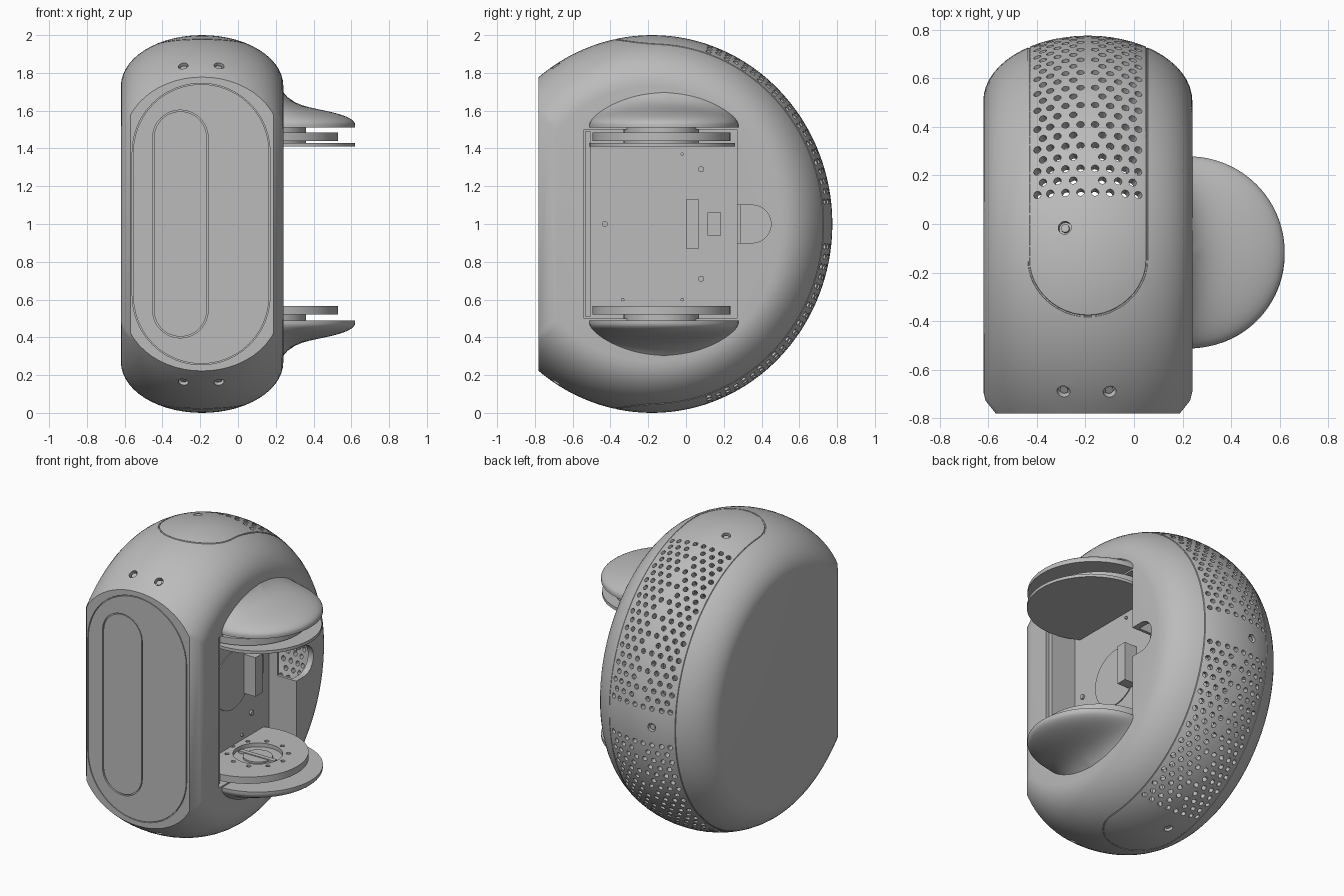
import bpy, bmesh
from math import sin, cos, pi, radians, sqrt
from mathutils import Vector

if "Cube" in bpy.data.objects:
    bpy.data.objects.remove(bpy.data.objects["Cube"])

GREY = bpy.data.materials.new("matte grey")
GREY.use_nodes = True
GREY.diffuse_color = (0.5, 0.5, 0.5, 1)
GREY.node_tree.nodes["Principled BSDF"].inputs["Base Color"].default_value = (0.5, 0.5, 0.5, 1)

CX, CY, HALF, RY, RZ, ROUND, FRONT = -0.19, -0.18, 0.43, 0.955, 1.0, 0.27, -0.78


def finish(name, bm):
    bmesh.ops.recalc_face_normals(bm, faces=bm.faces)
    me = bpy.data.meshes.new(name)
    bm.to_mesh(me)
    bm.free()
    me.materials.append(GREY)
    ob = bpy.data.objects.new(name, me)
    bpy.context.collection.objects.link(ob)
    return ob


def activate(ob):
    bpy.ops.object.select_all(action='DESELECT')
    ob.select_set(True)
    bpy.context.view_layer.objects.active = ob


def smooth(ob):
    activate(ob)
    bpy.ops.object.shade_smooth_by_angle(angle=radians(30))


def cut(ob, *cutters, keep=False):
    activate(ob)
    for c in cutters:
        mod = ob.modifiers.new("cut", 'BOOLEAN')
        mod.operation, mod.solver, mod.object = 'DIFFERENCE', 'MANIFOLD', c
        bpy.ops.object.modifier_apply(modifier=mod.name)
        if not keep:
            bpy.data.objects.remove(c)


def prism(name, pts, axis, lo, hi):
    """Extrude a 2D outline along one axis (0, 1 or 2)."""
    bm = bmesh.new()

    def place(p, h):
        q = list(p)
        q.insert(axis, h)
        return bm.verts.new(q)
    a, b = [[place(p, h) for p in pts] for h in (lo, hi)]
    bm.faces.new(a)
    bm.faces.new(b)
    for i in range(len(pts)):
        j = (i + 1) % len(pts)
        bm.faces.new((a[i], a[j], b[j], b[i]))
    return finish(name, bm)


def box(name, x, y, z):
    return prism(name, [(x[0], y[0]), (x[1], y[0]), (x[1], y[1]), (x[0], y[1])], 2, *z)


def stadium(cu, cv, r, half):
    """Upright rounded slot outline."""
    arc = [pi * i / 24 for i in range(25)]
    return ([(cu + r * cos(a), cv + half - r + r * sin(a)) for a in arc]
            + [(cu - r * cos(a), cv - half + r - r * sin(a)) for a in arc])


def circle(cu, cv, r, n=32):
    return [(cu + r * cos(2 * pi * i / n), cv + r * sin(2 * pi * i / n)) for i in range(n)]


def d_disc(name, cx, cy, r, z):
    """Disc clipped flat against the recess wall."""
    return prism(name, [(max(x, 0.03), y) for x, y in circle(cx, cy, r, 72)
                        if x > 0.0], 2, *z)


def cylinders(name, items, n):
    """Cylinders from (point, direction, radius, depth below, height above)."""
    bm = bmesh.new()
    for p, d, r, lo, hi in items:
        m = d.to_track_quat('Z', 'Y').to_matrix().to_4x4()
        m.translation = p + d * (hi - lo) / 2
        bmesh.ops.create_cone(bm, cap_ends=True, segments=n, radius1=r, radius2=r,
                              depth=lo + hi, matrix=m)
    return finish(name, bm)


def tube(name, pts, r, cyclic=True):
    cu = bpy.data.curves.new(name, 'CURVE')
    cu.dimensions, cu.bevel_depth, cu.bevel_resolution = '3D', r, 1
    cu.use_fill_caps = True
    sp = cu.splines.new('POLY')
    sp.points.add(len(pts) - 1)
    for q, p in zip(sp.points, pts):
        q.co = (*p, 1)
    sp.use_cyclic_u = cyclic
    tmp = bpy.data.objects.new(name, cu)
    bpy.context.collection.objects.link(tmp)
    bm = bmesh.new()
    bm.from_mesh(tmp.evaluated_get(bpy.context.evaluated_depsgraph_get()).to_mesh())
    bpy.data.objects.remove(tmp)
    return finish(name, bm)


def surf(x, th):
    """Point on the shell; th is the angle up from the back."""
    d = ROUND * (1 - sqrt(max(0, 1 - ((x - CX) / HALF) ** 2)))
    return Vector((x, CY + (RY - d) * cos(th), 1 + (RZ - d) * sin(th)))


def normal(x, th):
    e = 0.001
    return (surf(x + e, th) - surf(x - e, th)).cross(surf(x, th - e) - surf(x, th + e)).normalized() * -1


def shell(name, inset):
    """Rounded elliptical drum with a flat front and eased front sides."""
    bm = bmesh.new()
    rings, n = 28, 128
    loops = []
    for i in range(rings + 1):
        ph = -pi / 2 + pi * i / rings
        d = ROUND * (1 - cos(ph)) + inset
        loops.append([bm.verts.new((CX + (HALF - inset) * sin(ph), CY + (RY - d) * cos(2 * pi * k / n),
                                    1 + (RZ - d) * sin(2 * pi * k / n))) for k in range(n)])
    for a, b in zip(loops, loops[1:]):
        for k in range(n):
            bm.faces.new((a[k], a[(k + 1) % n], b[(k + 1) % n], b[k]))
    bm.faces.new(loops[0])
    bm.faces.new(loops[-1])
    planes = [((CX, FRONT + inset, 1), (0, -1, 0))]
    for s in (-1, 1):
        planes += [((CX + s * (HALF - inset), -0.69 + inset, 1), (s, -0.25, 0)),
                   ((CX + s * (HALF - inset - 0.02), -0.74 + inset, 1), (s, -0.8, 0))]
    for co, no in planes:
        bmesh.ops.bisect_plane(bm, geom=bm.verts[:] + bm.edges[:] + bm.faces[:],
                               plane_co=co, plane_no=no, clear_outer=True)
        bmesh.ops.holes_fill(bm, edges=[e for e in bm.edges if e.is_boundary])
    return finish(name, bm)


# Hollow body with side recess, finger notch and front panel seat
body = shell("body", 0)
notch = prism("notch", [(y, z) for z, y in stadium(1, 0.3, 0.1, 0.15)], 0, 0.1, 0.4)
cut(body, shell("hollow", 0.04), box("recess", (0.1, 0.5), (-0.54, 0.27), (0.5, 1.5)))
cut(body, notch, keep=True)
cut(body, prism("seat", stadium(-0.195, 1, 0.365, 0.745), 1, -0.9, FRONT + 0.012))

# Perforations around the back
holes = []
for side in (-1, 1):
    for row in range(21):
        th = side * radians(7 + 3.2 * row)
        offs = (0.06, 0.125, 0.185) if row % 2 else (0.03, 0.092, 0.155, 0.208)
        for o in offs:
            for x in (CX - o, CX + o):
                holes.append((surf(x, th), normal(x, th), 0.016, 0.07, 0.03))
# Outward check keeps the cutters pointing away from the core
holes = [(p, d if d.dot(p - Vector((CX, CY, 1))) > 0 else -d, r, a, b) for p, d, r, a, b in holes]
cut(body, cylinders("perforations", holes, 12))

# Groove around the wrap-over strip
W, TH = 0.243, radians(88)
half_loop = [(W, -TH + 2 * TH * i / 80) for i in range(81)]
half_loop += [(W * cos(pi * i / 24), TH + radians(14) * sin(pi * i / 24)) for i in range(1, 24)]
loop = half_loop + [(-w, -t) for w, t in half_loop]
cut(body, tube("strip_groove", [surf(CX + w, t) for w, t in loop], 0.005))

# Countersunk screws
spots = [(x, s * radians(122.5)) for x in (-0.29, -0.1) for s in (-1, 1)]
spots += [(-0.285, radians(a)) for a in (-80, 0, 80)]
axes = []
for x, th in spots:
    p, d = surf(x, th), normal(x, th)
    axes.append((p, d if d.dot(p - Vector((CX, CY, 1))) > 0 else -d))
cut(body, cylinders("screw_seats", [(p, d, 0.027, 0.03, 0.05) for p, d in axes], 20))
smooth(body)
smooth(cylinders("screws", [(p, d, 0.017, 0.035, -0.012) for p, d in axes], 16))

# Front panel with inset control strip and button marks
panel = prism("front_panel", stadium(-0.195, 1, 0.36, 0.74), 1, FRONT, FRONT + 0.02)
cut(panel, prism("slot", stadium(-0.305, 1, 0.147, 0.603), 1, -0.9, FRONT + 0.012))
strip = prism("control_strip", stadium(-0.305, 1, 0.14, 0.596), 1, FRONT + 0.003, FRONT + 0.015)
for z, r in ((1.47, 0.06), (1.24, 0.06), (0.99, 0.035), (0.52, 0.06)):
    arc = [(-0.3 - r * sin(pi * i / 16), FRONT + 0.003, z + r * cos(pi * i / 16)) for i in range(17)]
    cut(strip, tube("mark", arc, 0.004, False))

# Recess lining
box("recess_wall", (0.02, 0.04), (-0.56, 0.29), (0.48, 1.52))
box("recess_floor", (0.03, 0.205), (-0.56, 0.29), (0.48, 0.5))
box("recess_ceiling", (0.03, 0.205), (-0.56, 0.29), (1.5, 1.52))
box("recess_front_side", (0.03, 0.205), (-0.56, -0.54), (0.49, 1.51))
back = box("recess_back_side", (0.03, 0.205), (0.27, 0.29), (0.49, 1.51))
cut(back, notch)
box("front_rail", (0.04, 0.22), (-0.535, -0.505), (0.51, 1.49))
smooth(prism("round_plate", circle(-0.12, 1, 0.19, 48), 0, 0.035, 0.046))
box("guide_fin", (0.04, 0.13), (0.0, 0.07), (0.87, 1.13))
box("sensor_block", (0.04, 0.06), (0.115, 0.185), (0.94, 1.06))
X = Vector((1, 0, 0))
pins = [(-0.43, 1, 0.016), (0.08, 1.29, 0.016), (0.08, 0.71, 0.016),
        (-0.335, 0.6, 0.009), (-0.02, 0.6, 0.009), (-0.02, 1.37, 0.009)]
smooth(cylinders("recess_pins", [(Vector((0.04, y, z)), X, r, 0.01, 0.012) for y, z, r in pins], 16))


# Domed shelves above and below the recess
def shelf(name, flip):
    bm = bmesh.new()
    R, nr, na = 0.395, 16, 48

    def vert(i, k, base=False):
        rho, a = sin(pi / 2 * i / nr), -pi / 2 + pi * k / na
        u, v = rho * cos(a), rho * sin(a)
        h = 0 if base else 0.015 + 0.09 * sqrt(max(0, 1 - rho * rho)) + 0.1 * math_exp(-6 * u) * (1 - v * v)
        z = 1.51 + h
        return bm.verts.new((0.225 + R * u, -0.117 + R * v, 2 - z if flip else z))
    centre = vert(0, 0)
    grid = [[vert(i, k) for k in range(na + 1)] for i in range(1, nr + 1)]
    rim = [vert(nr, k, True) for k in range(na + 1)]
    for k in range(na):
        bm.faces.new((centre, grid[0][k], grid[0][k + 1]))
        for a, b in zip(grid + [rim], grid[1:] + [rim]):
            if a is not b:
                bm.faces.new((a[k], b[k], b[k + 1], a[k + 1]))
    bm.faces.new(rim)
    bm.faces.new([rim[0]] + [g[0] for g in grid[::-1]] + [centre] + [g[-1] for g in grid] + [rim[-1]])
    smooth(finish(name, bm))


def math_exp(v):
    return 2.71828 ** v


shelf("upper_shelf", False)
shelf("lower_shelf", True)

# Turntable discs
smooth(d_disc("upper_disc", 0.165, -0.13, 0.365, (1.44, 1.485)))
smooth(d_disc("upper_lip", 0.235, -0.125, 0.385, (1.41, 1.43)))
smooth(d_disc("upper_hub", 0.16, -0.13, 0.2, (1.42, 1.515)))
tray = d_disc("lower_disc", 0.165, -0.13, 0.365, (0.52, 0.565))
UP = Vector((0, 0, 1))
cut(tray, prism("well", circle(0.23, -0.12, 0.15, 40), 2, 0.54, 0.7),
    cylinders("tray_holes", [(Vector((x, y, 0.565)), UP, 0.014, 0.03, 0.02)
                             for x, y in circle(0.23, -0.12, 0.185, 10)], 12))
smooth(tray)
smooth(d_disc("lower_hub", 0.16, -0.13, 0.2, (0.485, 0.53)))
box("tray_bar", (0.1, 0.36), (-0.135, -0.105), (0.535, 0.555))
smooth(cylinders("tray_boss", [(Vector((0.23, -0.12, 0.54)), UP, 0.09, 0.005, 0.01)], 32))
